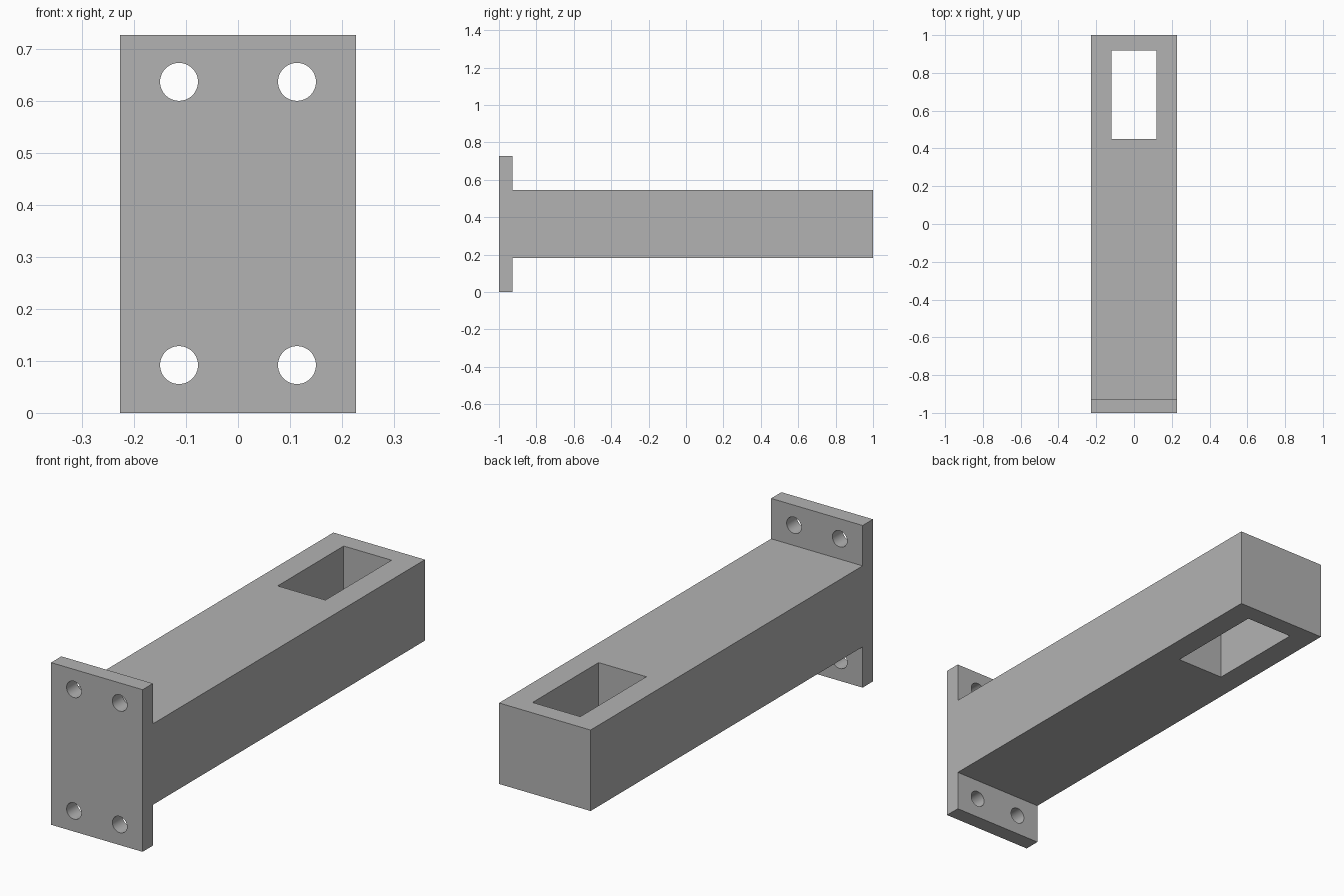
import bpy
import bmesh
from math import radians

cube = bpy.data.objects.get("Cube")
if cube:
    bpy.data.objects.remove(cube, do_unlink=True)

HALF_W, HEIGHT = 0.227, 0.727
PLATE_BACK = -0.927
ARM_LOW, ARM_HIGH = 0.183, 0.546

grey = bpy.data.materials.new("plain grey")
grey.use_nodes = True
colour = (0.45, 0.45, 0.45, 1)
grey.diffuse_color = colour
grey.node_tree.nodes["Principled BSDF"].inputs["Base Color"].default_value = colour

# Bracket body: side profile of plate and arm, extruded across the width
profile = [(-1, 0), (PLATE_BACK, 0), (PLATE_BACK, ARM_LOW), (1, ARM_LOW),
           (1, ARM_HIGH), (PLATE_BACK, ARM_HIGH), (PLATE_BACK, HEIGHT), (-1, HEIGHT)]
bm = bmesh.new()
face = bm.faces.new([bm.verts.new((-HALF_W, y, z)) for y, z in profile])
grown = bmesh.ops.extrude_face_region(bm, geom=[face])["geom"]
bmesh.ops.translate(bm, vec=(2 * HALF_W, 0, 0),
                    verts=[g for g in grown if isinstance(g, bmesh.types.BMVert)])
bmesh.ops.recalc_face_normals(bm, faces=bm.faces)
mesh = bpy.data.meshes.new("bracket_body")
bm.to_mesh(mesh)
bm.free()
mesh.materials.append(grey)
body = bpy.data.objects.new("bracket_body", mesh)
bpy.context.collection.objects.link(body)


def cut(cutter):
    """Subtract the cutter from the body, then remove it."""
    cutter.hide_render = True
    cutter.data.materials.append(grey)
    bpy.ops.object.select_all(action="DESELECT")
    body.select_set(True)
    bpy.context.view_layer.objects.active = body
    mod = body.modifiers.new("cut", "BOOLEAN")
    mod.operation = "DIFFERENCE"
    mod.solver = "EXACT"
    mod.object = cutter
    bpy.ops.object.modifier_apply(modifier=mod.name)
    bpy.data.objects.remove(cutter, do_unlink=True)


# Four bolt holes through the plate
for x in (-0.1135, 0.1135):
    for z in (0.092, 0.637):
        bpy.ops.mesh.primitive_cylinder_add(vertices=48, radius=0.0365, depth=0.3,
                                            location=(x, -0.96, z),
                                            rotation=(radians(90), 0, 0))
        cut(bpy.context.object)

# Rectangular slot down through the far end of the arm
bpy.ops.mesh.primitive_cube_add(size=1, location=(0, 0.684, 0.364))
slot = bpy.context.object
slot.scale = (0.237, 0.468, 1)
cut(slot)

# Smooth hole walls, sharp edges elsewhere
body.select_set(True)
bpy.context.view_layer.objects.active = body
bpy.ops.object.shade_smooth_by_angle(angle=radians(30))
